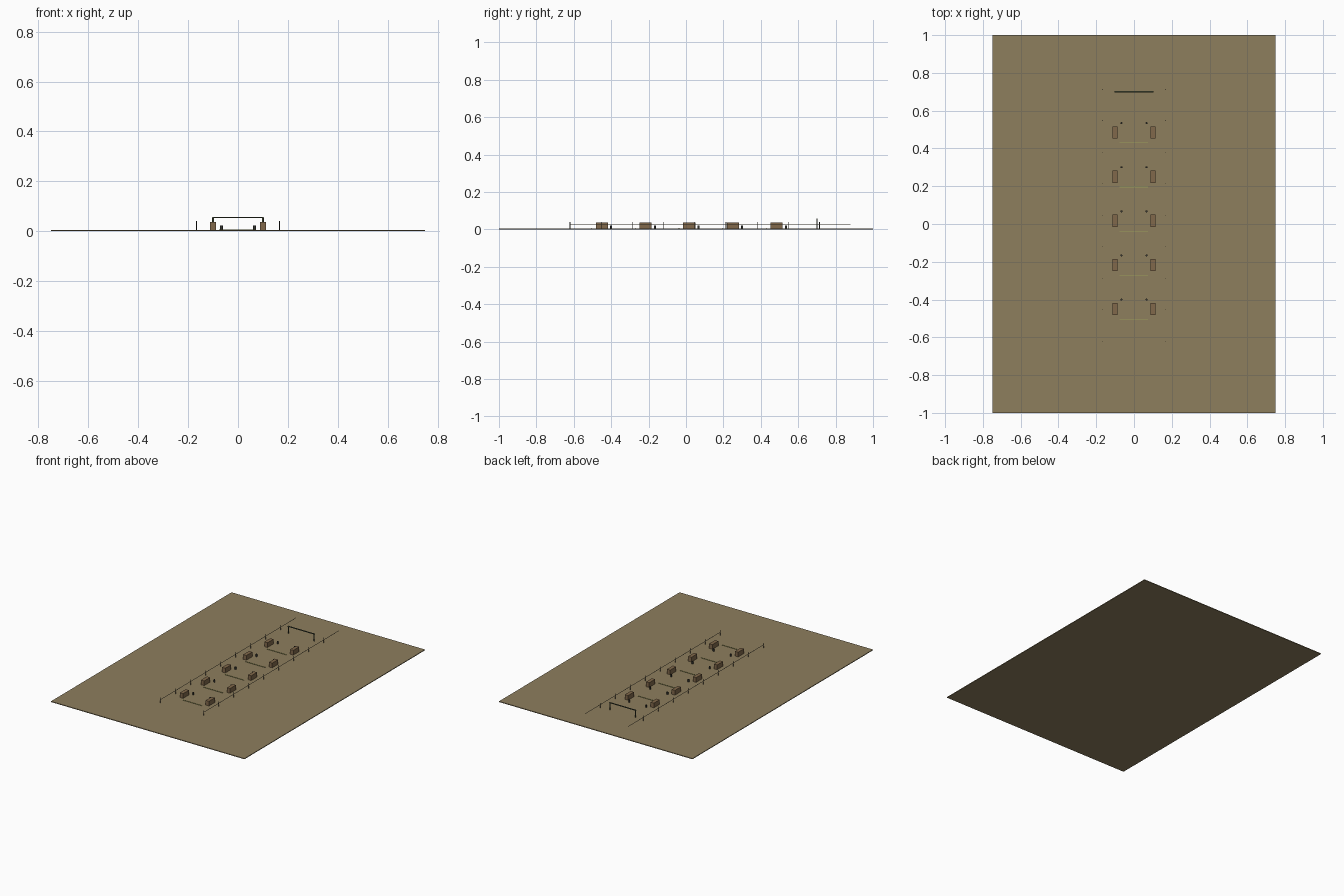
import bpy

if "Cube" in bpy.data.objects:
    bpy.data.objects.remove(bpy.data.objects["Cube"])


def material(name, rgb):
    m = bpy.data.materials.new(name)
    m.diffuse_color = (*rgb, 1)
    m.use_nodes = True
    m.node_tree.nodes["Principled BSDF"].inputs["Base Color"].default_value = m.diffuse_color
    return m


SAND = material("sand", (0.27, 0.21, 0.11))
WOOD = material("wood", (0.22, 0.14, 0.07))
DARK = material("dark_metal", (0.035, 0.035, 0.03))
GREEN = material("dark_green", (0.07, 0.085, 0.045))
LINE = material("marking", (0.36, 0.37, 0.11))
ROPE = material("rope", (0.2, 0.17, 0.1))


def box(name, x, y, z, mat):
    """Box from (min, max) pairs on each axis."""
    bpy.ops.mesh.primitive_cube_add(
        size=1, location=[(a + b) / 2 for a, b in (x, y, z)])
    o = bpy.context.object
    o.name = name
    o.scale = [b - a for a, b in (x, y, z)]
    o.data.materials.append(mat)
    return o


def post(name, x, y, radius, top, mat, sides=8):
    bpy.ops.mesh.primitive_cylinder_add(
        vertices=sides, radius=radius, depth=top - G,
        location=(x, y, (top + G) / 2))
    o = bpy.context.object
    o.name = name
    o.data.materials.append(mat)


# ground slab
G = 0.005
box("ground", (-0.75, 0.75), (-1, 1), (0, G), SAND)

# repeated stations: paired crates, short bollards and a crossing strip
for i in range(5):
    y = -0.45 + i * 0.2335
    for s in (-1, 1):
        cx = s * 0.1
        box("crate", (cx - 0.0125, cx + 0.0125),
            (y - 0.0325, y + 0.0325), (G, 0.038), WOOD)
        post("bollard", s * 0.0665, y + 0.05, 0.0055, 0.022, DARK, 12)
    box("crossing_strip", (-0.077, 0.073),
        (y - 0.056, y - 0.053), (G, 0.0075), LINE)

# side fences: thin stakes and a long rope
for s in (-1, 1):
    fx = s * 0.167
    for i in range(9):
        post("fence_stake", fx, -0.62 + i * 0.1667, 0.0017, 0.041, DARK)
    box("fence_rope", (fx - 0.001, fx + 0.001),
        (-0.62, 0.88), (0.0265, 0.0285), ROPE)

# gate at the far end
for s in (-1, 1):
    post("gate_leg", s * 0.1, 0.7, 0.0033, 0.055, GREEN, 12)
box("gate_bar", (-0.103, 0.103), (0.697, 0.703), (0.0525, 0.0575), GREEN)
